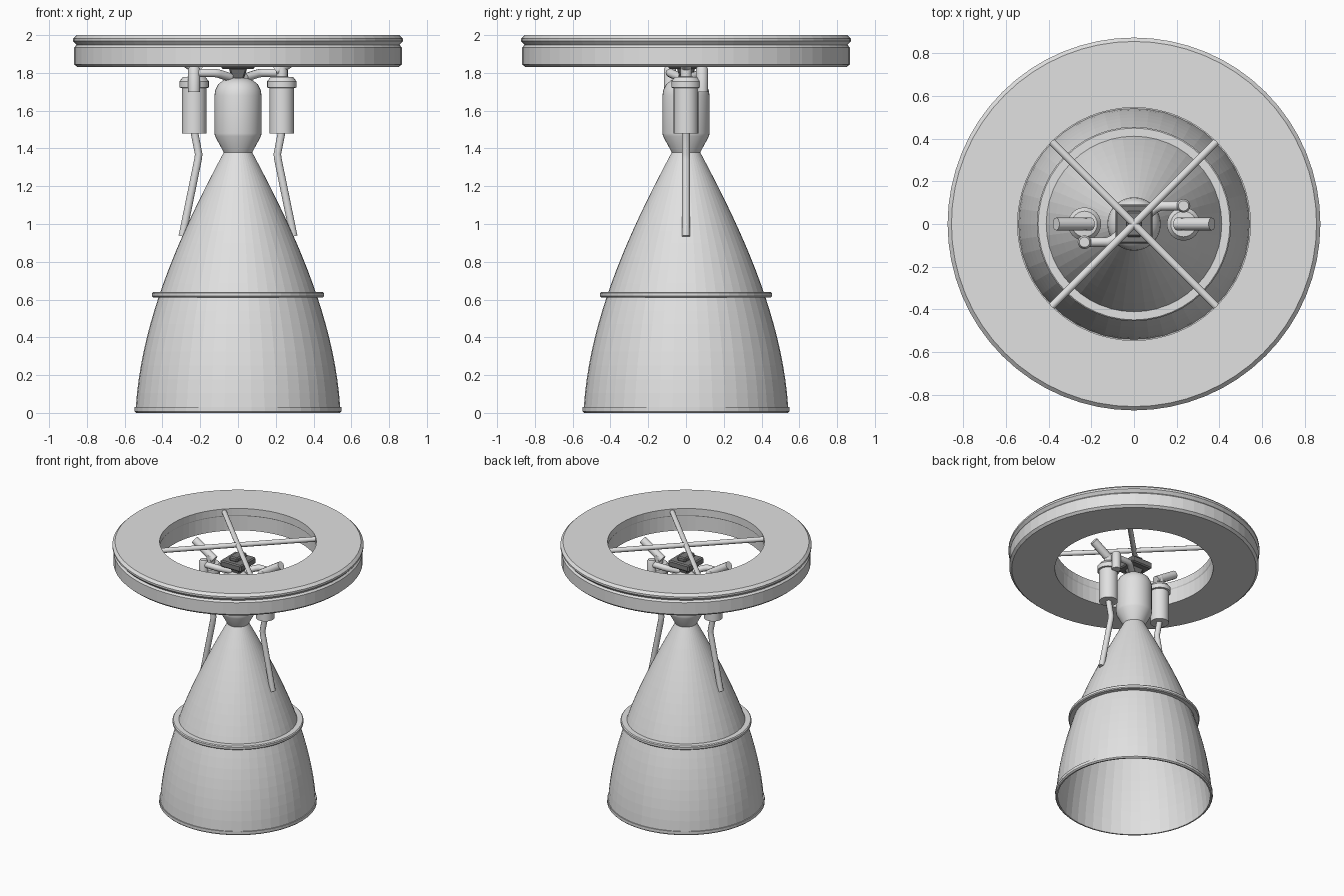
import bpy, bmesh
from math import cos, sin, pi
from mathutils import Vector
from mathutils.geometry import interpolate_bezier

default = bpy.data.objects.get("Cube")
if default:
    bpy.data.objects.remove(default)


def material(name, value):
    mat = bpy.data.materials.new(name)
    mat.use_nodes = True
    colour = (value, value, value, 1)
    mat.diffuse_color = colour
    mat.node_tree.nodes["Principled BSDF"].inputs["Base Color"].default_value = colour
    return mat


metal = material("light grey metal", 0.75)
dark = material("dark grey metal", 0.2)


def add(name, bm, mat=metal):
    bmesh.ops.recalc_face_normals(bm, faces=bm.faces)
    mesh = bpy.data.meshes.new(name)
    bm.to_mesh(mesh)
    bm.free()
    mesh.materials.append(mat)
    obj = bpy.data.objects.new(name, mesh)
    bpy.context.collection.objects.link(obj)
    return obj


def lathe(name, profile, segments=48, x=0, y=0, closed=False):
    """Spin (radius, height) points around a vertical axis."""
    bm = bmesh.new()
    rings = []
    for r, z in profile:
        rings.append([bm.verts.new((x + r * cos(2 * pi * i / segments),
                                    y + r * sin(2 * pi * i / segments), z))
                      for i in range(segments)])
    pairs = list(zip(rings, rings[1:]))
    if closed:
        pairs.append((rings[-1], rings[0]))
    else:
        bm.faces.new(rings[0])
        bm.faces.new(rings[-1])
    for a, b in pairs:
        for i in range(segments):
            j = (i + 1) % segments
            bm.faces.new((a[i], a[j], b[j], b[i]))
    return add(name, bm)


def pipe(name, points, radius):
    curve = bpy.data.curves.new(name, "CURVE")
    curve.dimensions = "3D"
    curve.bevel_depth = radius
    curve.bevel_resolution = 3
    curve.use_fill_caps = True
    spline = curve.splines.new("POLY")
    spline.points.add(len(points) - 1)
    for p, co in zip(spline.points, points):
        p.co = (*co, 1)
    curve.materials.append(metal)
    obj = bpy.data.objects.new(name, curve)
    bpy.context.collection.objects.link(obj)
    return obj


def block(name, size, z, taper=1.0):
    """Box centred on the axis; the lower end is scaled by taper."""
    bm = bmesh.new()
    bmesh.ops.create_cube(bm, size=1)
    for v in bm.verts:
        k = taper if v.co.z < 0 else 1
        v.co = Vector((v.co.x * size[0] * k, v.co.y * size[1] * k, v.co.z * size[2] + z))
    obj = add(name, bm, dark)
    bevel = obj.modifiers.new("Bevel", "BEVEL")
    bevel.width = 0.008
    bevel.segments = 1


# Mounting ring: lower band, groove and upper rim
lathe("mounting_ring", [
    (0.55, 1.83), (0.85, 1.83), (0.867, 1.845), (0.867, 1.935), (0.855, 1.948),
    (0.873, 1.968), (0.873, 1.982), (0.855, 2.0), (0.545, 2.0), (0.545, 1.948),
    (0.55, 1.94)], 64, closed=True)

# Crossed struts spanning the ring
for side, name in ((1, "strut_a"), (-1, "strut_b")):
    e = 0.387
    pipe(name, [(-e, -e * side, 1.975), (e, e * side, 1.975)], 0.018)

# Nozzle bell with a thin wall, lip and stiffening band
curve = interpolate_bezier(Vector((0.075, 1.38)), Vector((0.305, 0.95)),
                           Vector((0.51, 0.5)), Vector((0.541, 0.03)), 20)
outer = [(p.x, p.y) for p in curve]
inner = [(r - 0.012, z) for r, z in reversed(outer)]
lathe("nozzle_bell", outer + [(0.548, 0.03), (0.548, 0.008), (0.54, 0), (0.53, 0)] + inner,
      closed=True)
lathe("nozzle_band", [(0.41, 0.612), (0.449, 0.612), (0.455, 0.618), (0.455, 0.634),
                      (0.449, 0.64), (0.41, 0.64)], closed=True)

# Combustion chamber with domed head
chamber = lathe("combustion_chamber", [
    (0.073, 1.375), (0.122, 1.465), (0.125, 1.48), (0.125, 1.68), (0.12, 1.71),
    (0.105, 1.74), (0.08, 1.76), (0.05, 1.772), (0.01, 1.777)], 32)

# Gimbal block above the chamber
block("gimbal_base", (0.1, 0.1, 0.06), 1.795, 0.6)
block("gimbal_block", (0.175, 0.185, 0.05), 1.845)
block("gimbal_cap", (0.07, 0.12, 0.035), 1.885)

# Pumps and piping, repeated by half a turn about the axis
smooth = [chamber]
for s, side in ((1, "left"), (-1, "right")):
    x = 0.232 * s
    smooth.append(lathe(side + "_pump", [
        (0.065, 1.48), (0.065, 1.72), (0.078, 1.722), (0.078, 1.755),
        (0.06, 1.778), (0.03, 1.78), (0.03, 1.84)], 24, x))
    pipe(side + "_inlet_pipe", [(0.2 * s, 0, 1.81), (0.365 * s, 0, 1.915)], 0.03)
    pipe(side + "_exhaust_pipe", [(0.23 * s, 0, 1.5), (0.228 * s, 0, 1.47),
                                  (0.208 * s, 0, 1.37), (0.212 * s, 0, 1.34),
                                  (0.295 * s, 0, 0.935)], 0.021)
    y = 0.085 * s
    smooth.append(lathe(side + "_feed_riser", [
        (0.032, 1.7), (0.032, 1.82), (0.024, 1.835)], 16, x, y))
    pipe(side + "_feed_pipe", [(x, y, 1.8), (0.125 * s, y, 1.8), (0.1 * s, 0.075 * s, 1.795),
                               (0.04 * s, 0.025 * s, 1.775)], 0.023)

# Smooth the round machined parts, keeping their edges crisp
bpy.ops.object.select_all(action="DESELECT")
for obj in smooth:
    obj.select_set(True)
bpy.context.view_layer.objects.active = chamber
bpy.ops.object.shade_smooth_by_angle(angle=0.5)
